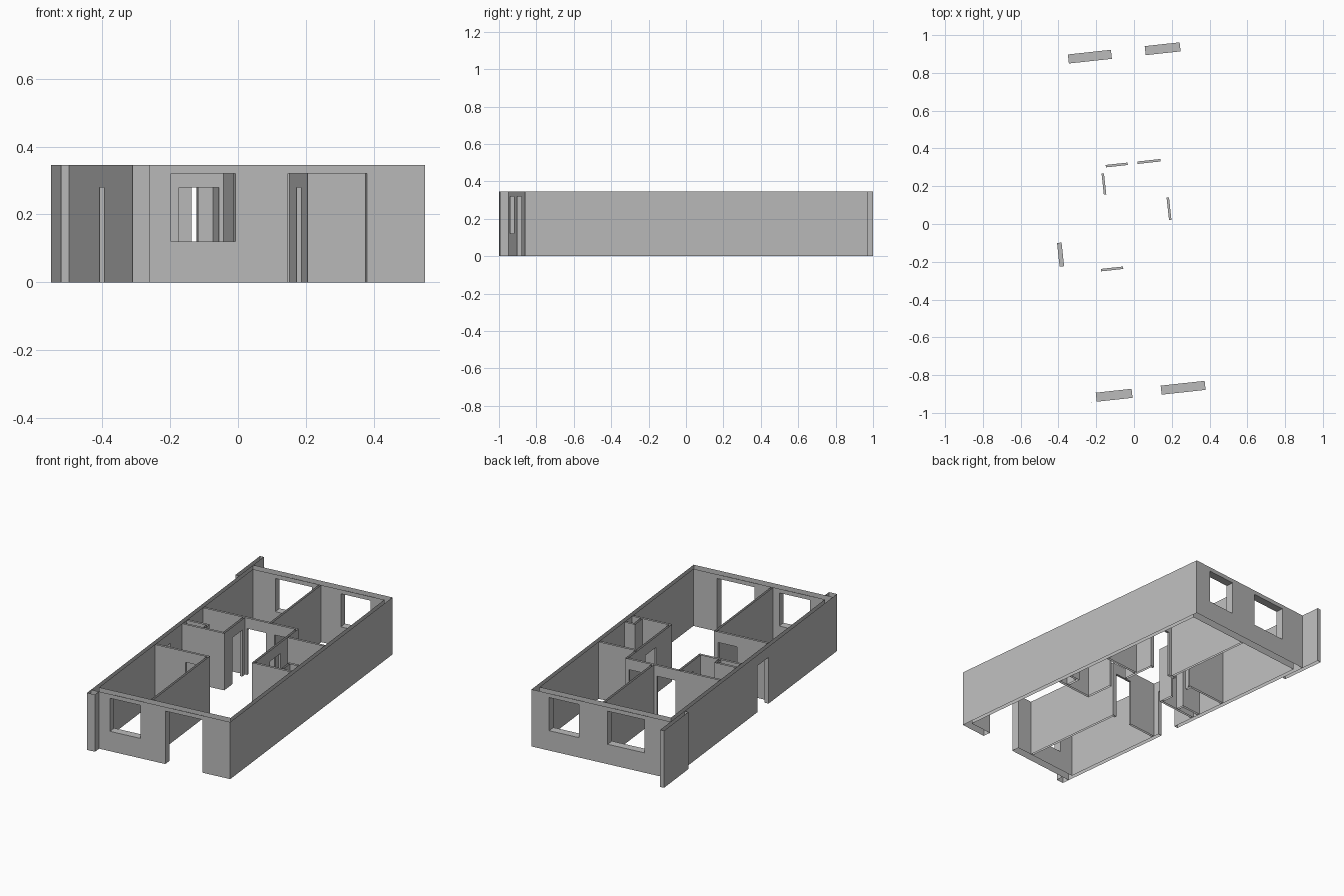
import bpy, bmesh, math
from mathutils import Matrix

cube = bpy.data.objects.get("Cube")
if cube:
    bpy.data.objects.remove(cube, do_unlink=True)

HEIGHT = 0.345          # wall height
THIN = 0.013            # partition thickness
TURN = Matrix.Rotation(math.radians(6.2), 4, 'Z')   # whole plan is turned

plaster = bpy.data.materials.new("plaster_grey")
plaster.use_nodes = True
plaster.diffuse_color = (0.5, 0.5, 0.5, 1)
bsdf = plaster.node_tree.nodes["Principled BSDF"]
bsdf.inputs["Base Color"].default_value = (0.5, 0.5, 0.5, 1)
bsdf.inputs["Roughness"].default_value = 0.8


def inside(p, box):
    return all(box[2 * i] < p[i] < box[2 * i + 1] for i in range(len(box) // 2))


def build_walls(name, rects, openings=()):
    """Join plan rectangles into walls open at top and bottom, less the openings."""
    cuts = [set(), set(), {0, HEIGHT}]
    for box in list(rects) + list(openings):
        for i, value in enumerate(box):
            cuts[i // 2].add(round(value, 4))
    cuts = [sorted(c) for c in cuts]

    def solid(cell):
        if any(c < 0 or c >= len(cuts[i]) - 1 for i, c in enumerate(cell)):
            return False
        p = [(cuts[i][c] + cuts[i][c + 1]) / 2 for i, c in enumerate(cell)]
        return any(inside(p, r) for r in rects) and not any(inside(p, o) for o in openings)

    bm = bmesh.new()
    sizes = [len(c) - 1 for c in cuts]
    for i in range(sizes[0]):
        for j in range(sizes[1]):
            for k in range(sizes[2]):
                if not solid((i, j, k)):
                    continue
                for axis in range(3):
                    for side in (0, 1):
                        near = [i, j, k]
                        near[axis] += 2 * side - 1
                        # tops and undersides of the walls stay open
                        if axis == 2 and not 0 <= near[2] < sizes[2]:
                            continue
                        if solid(near):
                            continue
                        ring = []
                        for da, db in ((0, 0), (1, 0), (1, 1), (0, 1)):
                            corner = [i, j, k]
                            corner[axis] += side
                            corner[(axis + 1) % 3] += da
                            corner[(axis + 2) % 3] += db
                            ring.append(bm.verts.new([cuts[n][c] for n, c in enumerate(corner)]))
                        bm.faces.new(ring if side else ring[::-1])
    bmesh.ops.remove_doubles(bm, verts=bm.verts, dist=0.0001)
    bmesh.ops.dissolve_limit(bm, angle_limit=0.01, verts=bm.verts, edges=bm.edges)
    bm.transform(TURN)
    mesh = bpy.data.meshes.new(name)
    bm.to_mesh(mesh)
    bm.free()
    mesh.materials.append(plaster)
    obj = bpy.data.objects.new(name, mesh)
    bpy.context.collection.objects.link(obj)
    return obj


def across(v, u0, u1):
    return (u0, u1, v - THIN / 2, v + THIN / 2)


def along(u, v0, v1):
    return (u - THIN / 2, u + THIN / 2, v0, v1)


# Outer shell: plan limits, then the inner faces
L, R, F, B = -0.416, 0.454, -0.914, 0.93
li, ri, fi, bi = L + 0.024, R - 0.024, F + 0.048, B - 0.048
SILL, HEAD, DOOR = 0.12, 0.32, 0.28

build_walls("outer_walls",
            [(L, R, F, fi), (L, R, bi, B), (L, li, F, B), (ri, R, F, B)],
            [(-0.298, -0.107, F, fi, SILL, HEAD),     # front window
             (0.048, 0.282, F, fi, 0, HEAD),          # terrace opening
             (-0.251, -0.022, bi, B, SILL, HEAD),     # back windows
             (0.158, 0.344, bi, B, SILL, HEAD),
             (L, li, -0.182, -0.056, 0, DOOR)])       # entrance door

# Fins beyond the shell
build_walls("back_fin", [(L - 0.024, L, 0.772, 1.05)])
build_walls("front_pier", [(L, L + 0.05, F - 0.046, F)])

# Partitions
h = THIN / 2
front_div, hall, bath_l, bath_r, bed = -0.062, -0.224, -0.1355, 0.193, 0.3205


def doorway_across(v, u0, u1):
    return across(v, u0, u1) + (0, DOOR)


def doorway_along(u, v0, v1):
    return along(u, v0, v1) + (0, DOOR)


build_walls("partitions",
            [along(front_div, fi, hall + h), across(hall, li, front_div + h),
             across(bed, li, bath_r + h), along(0.028, bed, bi),
             along(bath_l, 0.085 - h, bed), across(0.085, li, bath_l + h),
             along(bath_r, -0.175 - h, bed),
             across(-0.175, bath_r, ri), across(0.205, bath_r, ri)],
            [doorway_across(hall, -0.2, -0.082),
             doorway_across(bed, -0.1156, 0.001), doorway_across(bed, 0.054, 0.176),
             doorway_along(bath_l, 0.171, 0.283), doorway_along(bath_r, 0.001, 0.12)])

# Service shafts in the two bathrooms
build_walls("left_bath_shaft",
            [across(0.135, li, -0.255), along(-0.255 - h, 0.085 + h, 0.135 + h)])
build_walls("right_bath_shaft",
            [across(-0.088, 0.37, ri), along(0.37, -0.175 + h, -0.088 + h)])
